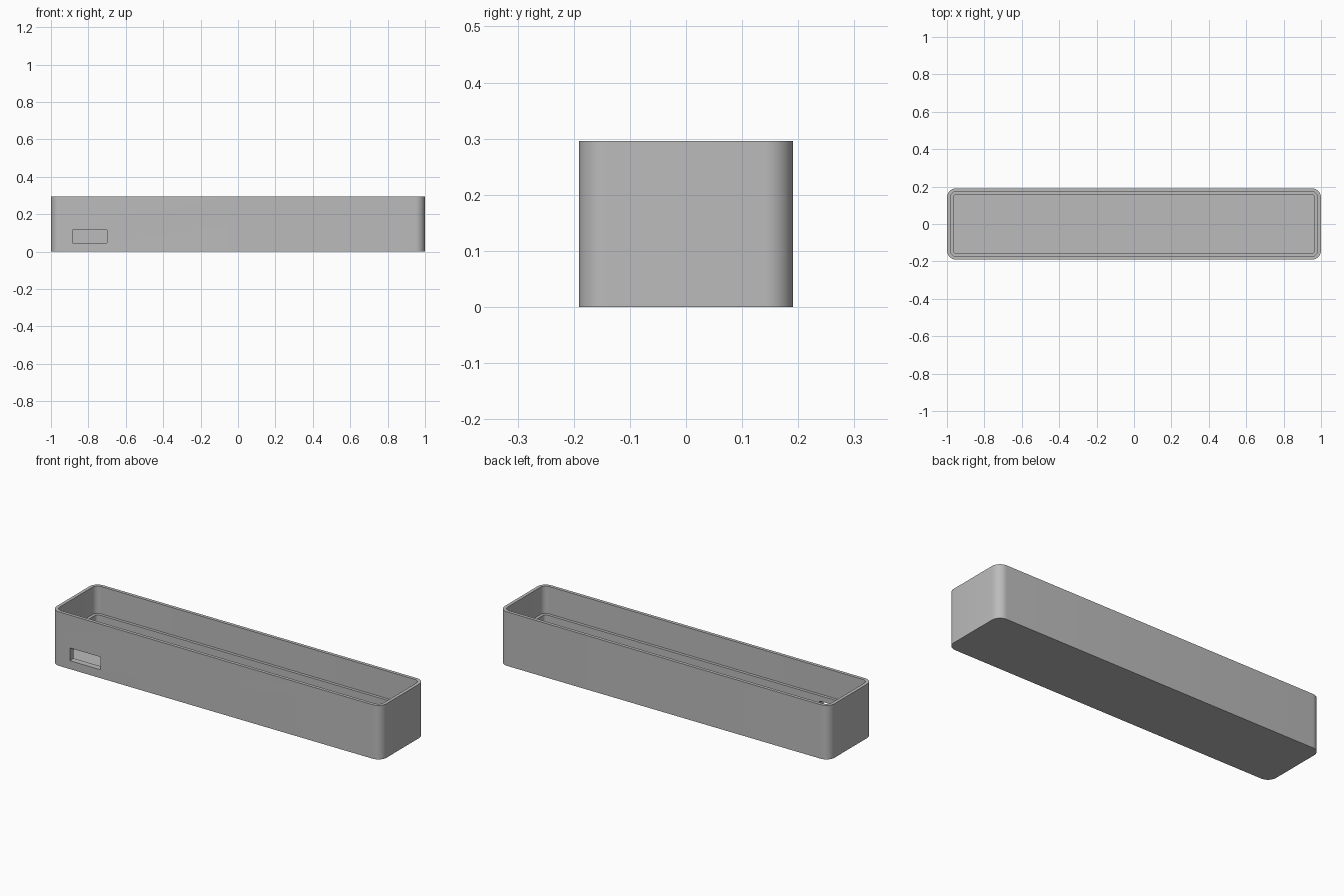
import bpy, bmesh, math

# Remove the default cube
cube = bpy.data.objects.get("Cube")
if cube:
    bpy.data.objects.remove(cube, do_unlink=True)

HALF_X, HALF_Y, HEIGHT, RADIUS = 1.0, 0.191, 0.296, 0.05
LIP, WALL = 0.018, 0.034          # wall thickness above and below the ledge
LEDGE_Z, FLOOR_Z = 0.146, 0.03
STEPS = 10                        # segments per rounded corner

grey = bpy.data.materials.new("plain_grey")
grey.use_nodes = True
colour = (0.5, 0.5, 0.5, 1)
grey.diffuse_color = colour
grey.node_tree.nodes["Principled BSDF"].inputs["Base Color"].default_value = colour


def rounded_ring(bm, inset, z):
    """Rounded rectangle of vertices, inset from the outer outline."""
    r = RADIUS - inset
    cx, cy = HALF_X - RADIUS, HALF_Y - RADIUS
    ring = []
    for corner, (sx, sy) in enumerate([(1, 1), (-1, 1), (-1, -1), (1, -1)]):
        for i in range(STEPS + 1):
            a = math.pi / 2 * (corner + i / STEPS)
            ring.append(bm.verts.new((sx * cx + r * math.cos(a),
                                      sy * cy + r * math.sin(a), z)))
    return ring


# Tray body: outer wall, rim, ledge, inner wall and floor
bm = bmesh.new()
profile = [(0, 0), (0, HEIGHT), (LIP, HEIGHT), (LIP, LEDGE_Z),
           (WALL, LEDGE_Z), (WALL, FLOOR_Z)]
rings = [rounded_ring(bm, inset, z) for inset, z in profile]
for low, high in zip(rings, rings[1:]):
    for i in range(len(low)):
        j = (i + 1) % len(low)
        bm.faces.new((low[i], low[j], high[j], high[i]))
bm.faces.new(list(reversed(rings[0])))
bm.faces.new(rings[-1])
bmesh.ops.recalc_face_normals(bm, faces=bm.faces)
mesh = bpy.data.meshes.new("tray_body")
bm.to_mesh(mesh)
bm.free()
mesh.materials.append(grey)
tray = bpy.data.objects.new("tray_body", mesh)
bpy.context.collection.objects.link(tray)

# Port opening through the front wall
bpy.ops.mesh.primitive_cube_add(size=1, location=(-0.793, -HALF_Y, 0.081))
cutter = bpy.context.object
cutter.name = "port_cutter"
cutter.scale = (0.186, 0.12, 0.07)
cutter.hide_render = True
cutter.display_type = 'WIRE'
cutter.data.materials.append(grey)

cut = tray.modifiers.new("port_opening", 'BOOLEAN')
cut.operation = 'DIFFERENCE'
cut.solver = 'EXACT'
cut.object = cutter

# Apply the cut, then drop the cutter
bpy.ops.object.select_all(action='DESELECT')
tray.select_set(True)
bpy.context.view_layer.objects.active = tray
bpy.ops.object.modifier_apply(modifier=cut.name)
bpy.data.objects.remove(cutter, do_unlink=True)
bpy.ops.object.shade_smooth_by_angle(angle=math.radians(30))
